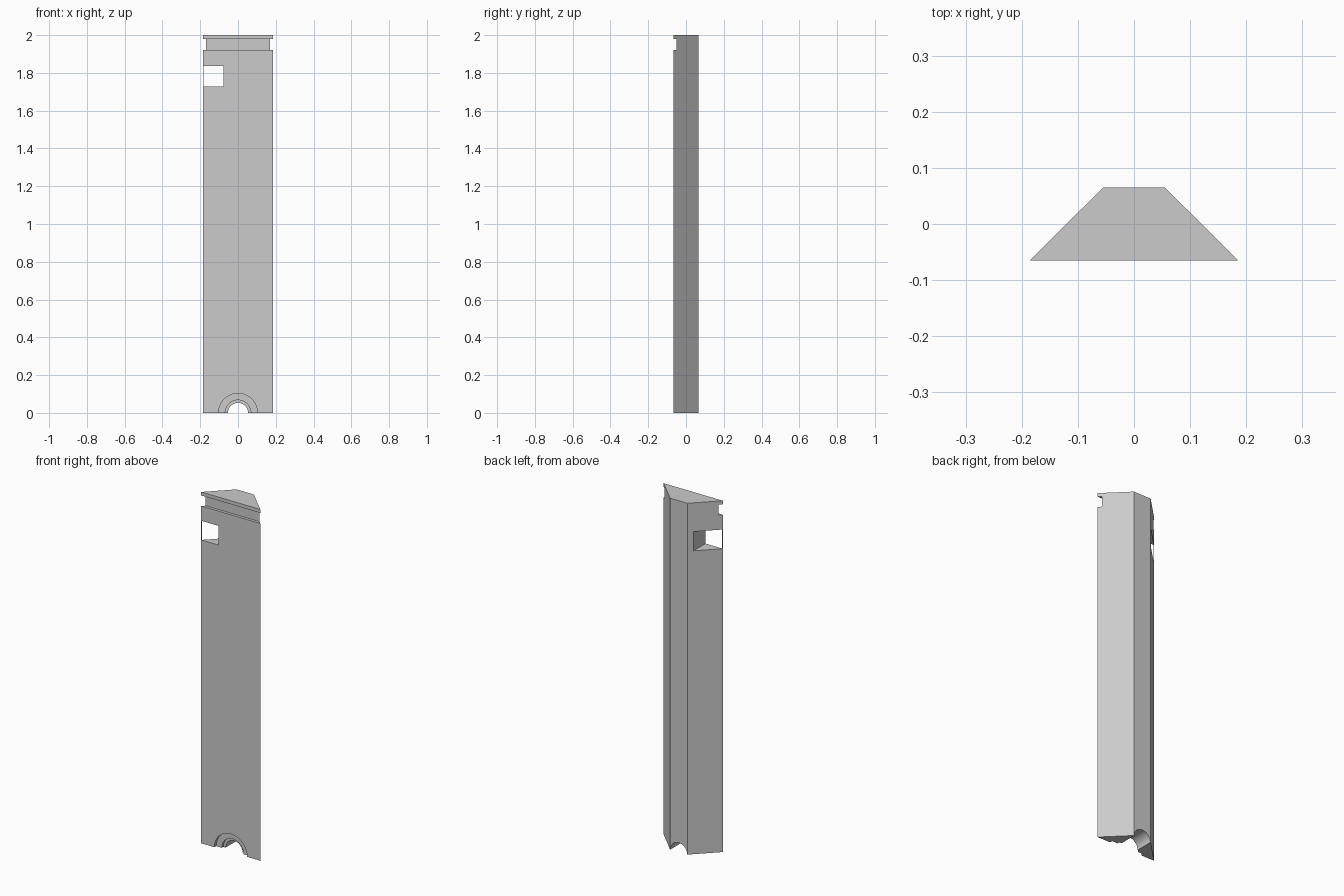
import bpy
import bmesh
import math

cube = bpy.data.objects.get("Cube")
if cube:
    bpy.data.objects.remove(cube, do_unlink=True)

HALF_DEPTH = 0.065
FRONT_Y = -HALF_DEPTH

grey = bpy.data.materials.new("plain grey")
grey.use_nodes = True
colour = (0.6, 0.6, 0.6, 1)
grey.diffuse_color = colour
grey.node_tree.nodes["Principled BSDF"].inputs["Base Color"].default_value = colour


def prism(name, outline, offset):
    """Extrude a closed outline of 3D points along an offset."""
    bm = bmesh.new()
    face = bm.faces.new([bm.verts.new(p) for p in outline])
    ext = bmesh.ops.extrude_face_region(bm, geom=[face])
    moved = [g for g in ext["geom"] if isinstance(g, bmesh.types.BMVert)]
    bmesh.ops.translate(bm, verts=moved, vec=offset)
    bmesh.ops.recalc_face_normals(bm, faces=bm.faces)
    mesh = bpy.data.meshes.new(name)
    bm.to_mesh(mesh)
    bm.free()
    mesh.materials.append(grey)
    obj = bpy.data.objects.new(name, mesh)
    bpy.context.collection.objects.link(obj)
    return obj


def box(name, x0, x1, y0, y1, z0, z1):
    outline = [(x0, y0, z0), (x1, y0, z0), (x1, y1, z0), (x0, y1, z0)]
    return prism(name, outline, (0, 0, z1 - z0))


def bore(name, radius, depth, sides=48):
    """Cylinder along y, starting just ahead of the front face."""
    start = FRONT_Y - 0.02
    outline = []
    for i in range(sides):
        a = math.tau * (i + 0.5) / sides
        outline.append((radius * math.cos(a), start, radius * math.sin(a)))
    return prism(name, outline, (0, depth + 0.02, 0))


def cut(target, cutter):
    mod = target.modifiers.new(cutter.name, "BOOLEAN")
    mod.operation = "DIFFERENCE"
    mod.solver = "EXACT"
    mod.object = cutter
    cutter.hide_render = True
    bpy.context.view_layer.objects.active = target
    bpy.ops.object.modifier_apply(modifier=mod.name)
    bpy.data.objects.remove(cutter, do_unlink=True)


# Tall post with a trapezoid section, wide at the front
post = prism("chamfered_post",
             [(-0.186, FRONT_Y, 0), (0.186, FRONT_Y, 0),
              (0.055, HALF_DEPTH, 0), (-0.055, HALF_DEPTH, 0)], (0, 0, 2))

# Groove below the top lip
cut(post, box("lip_groove", -0.3, 0.3, FRONT_Y - 0.1, FRONT_Y + 0.016, 1.92, 1.98))

# Square opening near one edge
cut(post, box("square_opening", -0.183, -0.077, -0.2, 0.2, 1.727, 1.836))

# Half-round bore with two shallow steps at the foot
cut(post, bore("outer_step", 0.103, 0.016))
cut(post, bore("inner_step", 0.068, 0.03))
cut(post, bore("through_bore", 0.053, 0.3))

# Smooth bore walls, sharp everywhere else
bpy.ops.object.select_all(action="DESELECT")
post.select_set(True)
bpy.context.view_layer.objects.active = post
bpy.ops.object.shade_smooth_by_angle(angle=math.radians(30))
